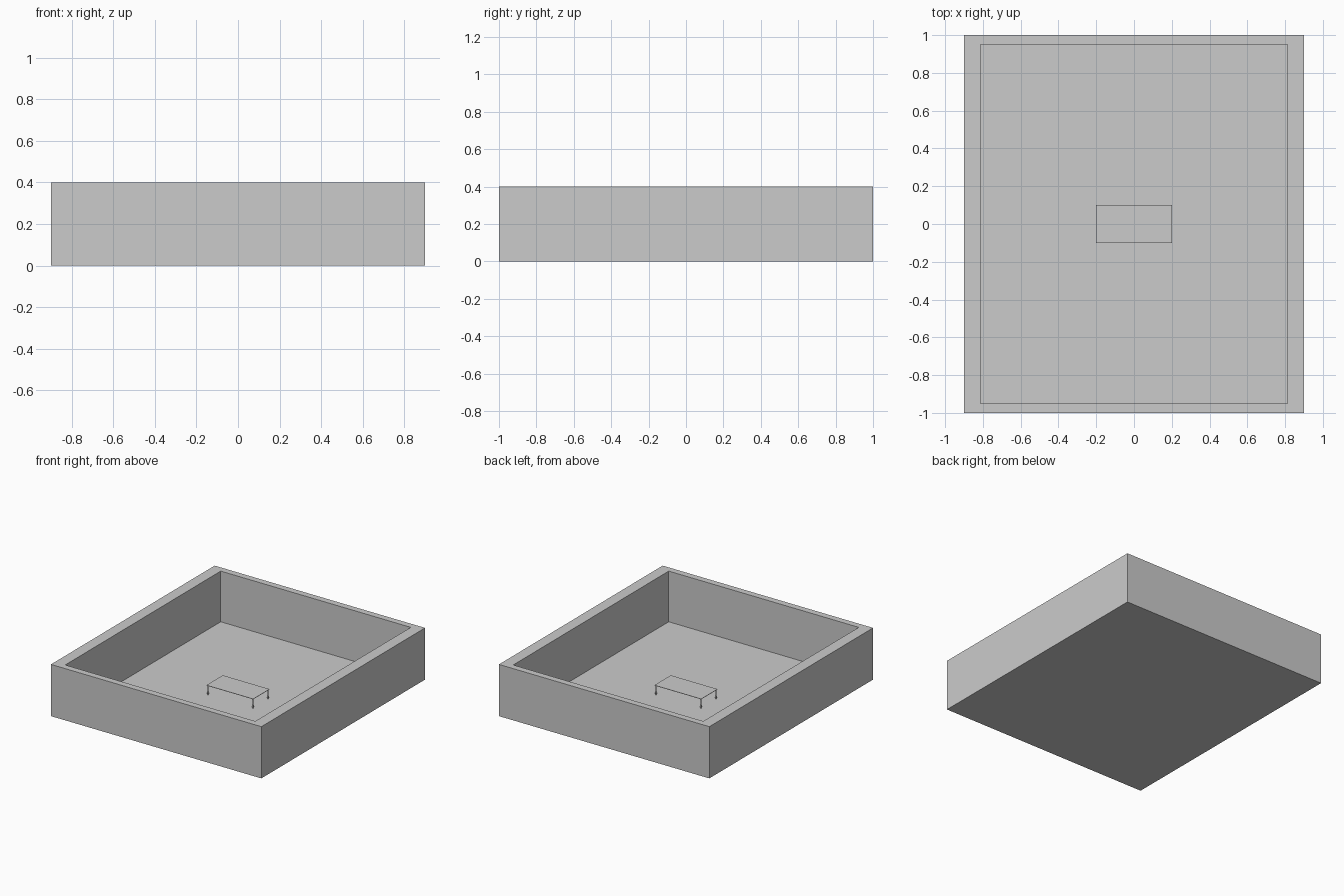
import bpy, bmesh
from mathutils import Matrix, Vector

if "Cube" in bpy.data.objects:
    bpy.data.objects.remove(bpy.data.objects["Cube"])

W, D, H = 0.9, 1.0, 0.4        # outer half width, half depth, height
IW, ID = 0.813, 0.95           # inner half width, half depth
FLOOR = 0.008


def finish(name, bm):
    bmesh.ops.recalc_face_normals(bm, faces=bm.faces)
    mesh = bpy.data.meshes.new(name)
    bm.to_mesh(mesh)
    bm.free()
    obj = bpy.data.objects.new(name, mesh)
    bpy.context.collection.objects.link(obj)
    return obj


def box(name, hx, hy, z0, z1):
    bm = bmesh.new()
    bmesh.ops.create_cube(bm, size=1, matrix=Matrix.Translation((0, 0, (z0 + z1) / 2))
                          @ Matrix.Diagonal((2 * hx, 2 * hy, z1 - z0, 1)))
    return finish(name, bm)


# Room shell: box with the top inset and pushed down to the floor
bm = bmesh.new()
bmesh.ops.create_cube(bm, size=1, matrix=Matrix.Translation((0, 0, H / 2))
                      @ Matrix.Diagonal((2 * W, 2 * D, H, 1)))
top = max(bm.faces, key=lambda f: f.calc_center_median().z)
rim = bmesh.ops.extrude_discrete_faces  # inner loop, then floor
ret = bmesh.ops.extrude_face_region(bm, geom=[top])
bmesh.ops.delete(bm, geom=[top], context='FACES_ONLY')
inner = [g for g in ret['geom'] if isinstance(g, bmesh.types.BMFace)][0]
for v in inner.verts:
    v.co.x *= IW / W
    v.co.y *= ID / D
ret = bmesh.ops.extrude_face_region(bm, geom=[inner])
bmesh.ops.delete(bm, geom=[inner], context='FACES_ONLY')
for g in ret['geom']:
    if isinstance(g, bmesh.types.BMVert):
        g.co.z = FLOOR
finish("room_shell", bm)

# Low table top
box("table_top", 0.2, 0.1, 0.08, 0.083)

# Turned table legs with a rounded foot
profile = [(0.006, 0.081), (0.004, 0.07), (0.004, 0.035), (0.007, 0.028),
           (0.007, 0.018), (0.004, 0.012), (0.005, FLOOR)]
for sx, side in ((-1, "left"), (1, "right")):
    for sy, end in ((-1, "front"), (1, "back")):
        bm = bmesh.new()
        verts = [bm.verts.new((r, 0, z)) for r, z in profile]
        edges = [bm.edges.new(p) for p in zip(verts, verts[1:])]
        bmesh.ops.spin(bm, geom=verts + edges, cent=(0, 0, 0), axis=(0, 0, 1),
                       angle=6.283185307, steps=12, use_merge=True)
        bmesh.ops.translate(bm, verts=bm.verts, vec=Vector((sx * 0.192, sy * 0.092, 0)))
        leg = finish(f"{end}_{side}_leg", bm)
        for p in leg.data.polygons:
            p.use_smooth = True
